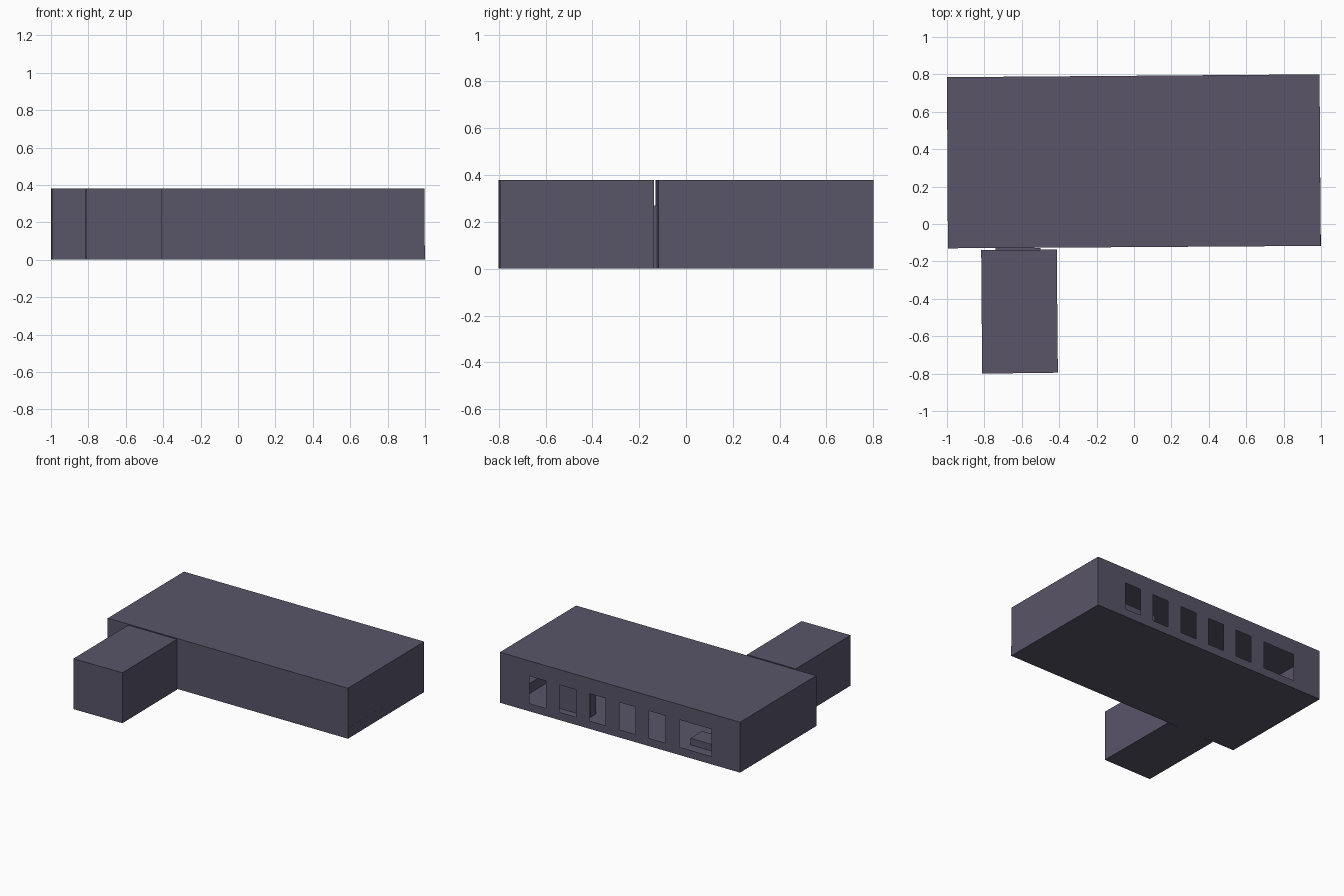
import bpy, bmesh, math
from mathutils import Vector, Matrix

if "Cube" in bpy.data.objects:
    bpy.data.objects.remove(bpy.data.objects["Cube"])

H = 0.38
mat = bpy.data.materials.new("slate")
mat.diffuse_color = (0.10, 0.09, 0.14, 1)
mat.use_nodes = True
mat.node_tree.nodes["Principled BSDF"].inputs["Base Color"].default_value = mat.diffuse_color


def finish(name, bm):
    bmesh.ops.remove_doubles(bm, verts=bm.verts, dist=1e-5)
    bmesh.ops.recalc_face_normals(bm, faces=bm.faces)
    me = bpy.data.meshes.new(name)
    bm.to_mesh(me)
    bm.free()
    me.materials.append(mat)
    ob = bpy.data.objects.new(name, me)
    bpy.context.collection.objects.link(ob)
    return ob


def wall(bm, a, b, openings):
    """Upright sheet from a to b, openings given as (x0, x1, z0, z1)."""
    a, b = Vector(a), Vector(b)

    def panel(t0, t1, z0, z1):
        if t1 - t0 < 1e-5 or z1 - z0 < 1e-5:
            return
        p, q = a.lerp(b, t0), a.lerp(b, t1)
        bm.faces.new([bm.verts.new((c.x, c.y, z)) for c, z in
                      ((p, z0), (q, z0), (q, z1), (p, z1))])

    spans = []
    for x0, x1, z0, z1 in openings:
        t = sorted(((x0 - a.x) / (b.x - a.x), (x1 - a.x) / (b.x - a.x)))
        spans.append((t[0], t[1], z0, z1))
    last = 0
    for t0, t1, z0, z1 in sorted(spans):
        panel(last, t0, 0, H)
        panel(t0, t1, 0, z0)
        panel(t0, t1, z1, H)
        last = t1
    panel(last, 1, 0, H)


def room(name, corners, openings):
    """Hollow room: floor, ceiling and walls; openings keyed by wall index."""
    bm = bmesh.new()
    for z in (0, H):
        bm.faces.new([bm.verts.new((x, y, z)) for x, y in corners])
    for i, c in enumerate(corners):
        wall(bm, c, corners[(i + 1) % 4], openings.get(i, []))
    return finish(name, bm)


def box(name, x, y, z, angle=0.5):
    bm = bmesh.new()
    bmesh.ops.create_cube(bm, size=1)
    bm.transform(Matrix.Diagonal((x[1] - x[0], y[1] - y[0], z[1] - z[0], 1)))
    bm.transform(Matrix.Rotation(math.radians(angle), 4, 'Z'))
    bm.transform(Matrix.Translation([(r[0] + r[1]) / 2 for r in (x, y, z)]))
    return finish(name, bm)


# Main hall with a row of five windows and one wide window at the back
door = (-0.74, -0.50, 0, 0.27)
windows = [(0.61 - 0.248 * i, 0.745 - 0.248 * i, 0.06, 0.265) for i in range(5)]
windows.append((-0.765, -0.50, 0.06, 0.265))
room("main_hall", [(-0.995, -0.13), (0.998, -0.117), (0.992, 0.80), (-1.0, 0.785)],
     {0: [door], 2: windows})

# Front annex
room("front_annex", [(-0.812, -0.80), (-0.407, -0.795), (-0.413, -0.137), (-0.817, -0.14)],
     {2: [door]})

# Short passage joining the two doorways
bm = bmesh.new()
xs = (door[0], door[1])
ring = [(xs[0], 0), (xs[1], 0), (xs[1], door[3]), (xs[0], door[3])]
for i in range(4):
    p, q = ring[i], ring[(i + 1) % 4]
    bm.faces.new([bm.verts.new((c[0], y, c[1])) for c, y in
                  ((p, -0.139), (q, -0.139), (q, -0.127), (p, -0.127))])
finish("doorway_passage", bm)

# Furniture seen through the windows
box("end_wall_bench", (0.912, 0.995), (-0.117, 0.798), (0, 0.077))
box("tall_cabinet", (0.35, 0.66), (0.57, 0.64), (0, 0.22))
box("low_table", (-0.80, -0.465), (0.47, 0.61), (0, 0.05))
